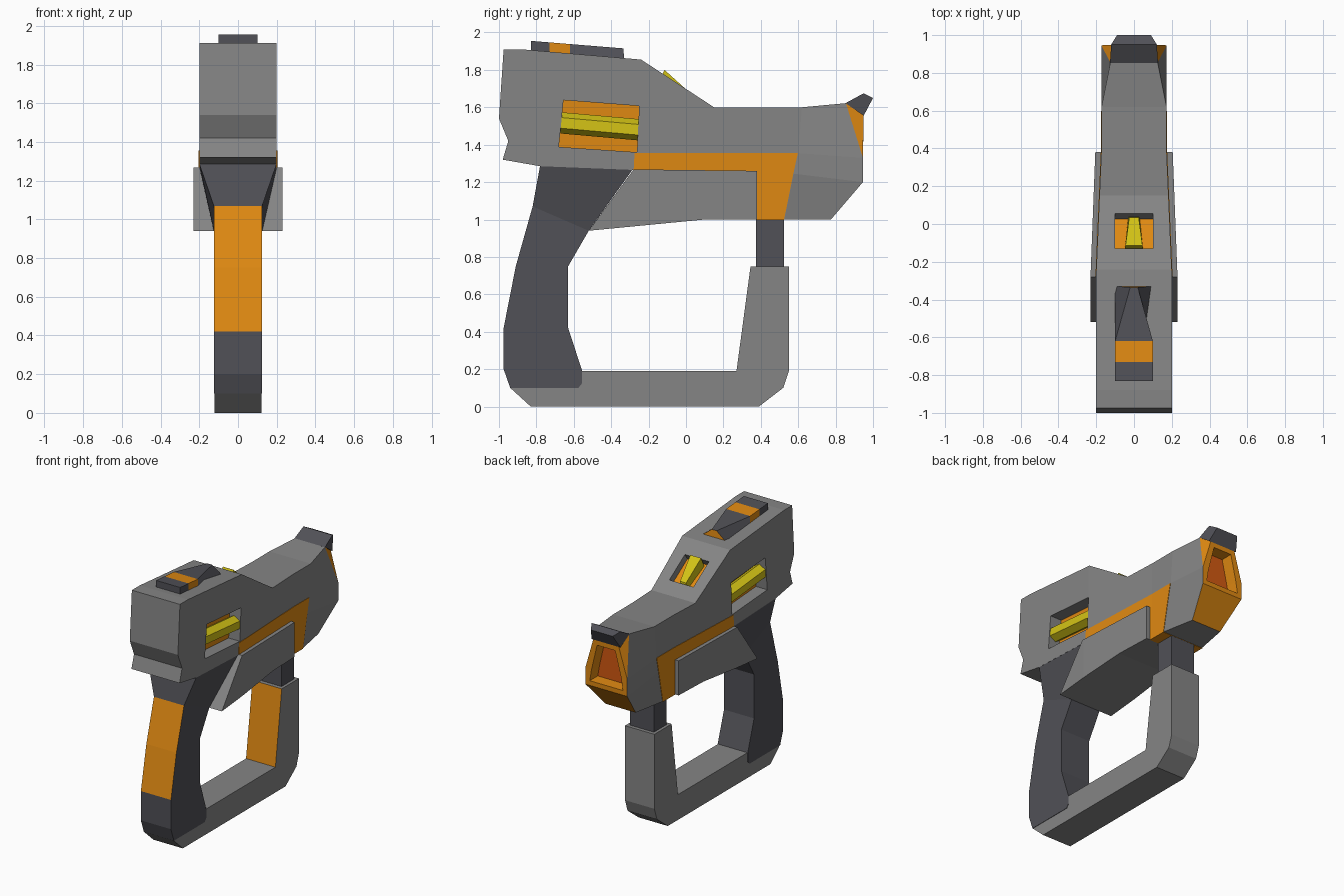
import bpy, bmesh
from mathutils import Vector

if "Cube" in bpy.data.objects:
    bpy.data.objects.remove(bpy.data.objects["Cube"])


def material(name, rgb):
    m = bpy.data.materials.new(name)
    m.diffuse_color = (*rgb, 1)
    m.use_nodes = True
    m.node_tree.nodes["Principled BSDF"].inputs["Base Color"].default_value = m.diffuse_color
    return m


GRAY = material("mid gray", (0.235, 0.235, 0.235))
DARK = material("dark slate", (0.082, 0.082, 0.095))
ORANGE = material("orange", (0.74, 0.25, 0.006))
YELLOW = material("yellow", (0.66, 0.55, 0.008))
RED = material("red orange", (0.65, 0.10, 0.006))


def finish(name, bm, mats, paint=None):
    bmesh.ops.recalc_face_normals(bm, faces=bm.faces[:])
    bm.normal_update()
    if paint:
        for f in bm.faces:
            f.material_index = paint(f.calc_center_median(), f.normal)
    me = bpy.data.meshes.new(name)
    bm.to_mesh(me)
    bm.free()
    ob = bpy.data.objects.new(name, me)
    for m in mats:
        me.materials.append(m)
    bpy.context.collection.objects.link(ob)
    return ob


def add_rings(bm, rings):
    vs = [[bm.verts.new(p) for p in r] for r in rings]
    n = len(vs[0])
    for a, b in zip(vs, vs[1:]):
        for i in range(n):
            j = (i + 1) % n
            bm.faces.new((a[i], a[j], b[j], b[i]))
    bm.faces.new(vs[0][::-1])
    bm.faces.new(vs[-1])
    return vs


def loft(name, rings, mats, paint=None):
    bm = bmesh.new()
    add_rings(bm, rings)
    return finish(name, bm, mats, paint)


def prism(name, pts, w, mats, paint=None, cuts=(), inner=None):
    """Side profile (y, z) spread over x; w is a half width or a function of y, z."""
    bm = bmesh.new()
    spans = [(-1, 1)] if inner is None else [(-1, -inner), (inner, 1)]
    for a, b in spans:
        add_rings(bm, [[(x, y, z) for y, z in pts] for x in (a, b)])
    for c in cuts:
        bmesh.ops.bisect_plane(bm, geom=bm.verts[:] + bm.edges[:] + bm.faces[:],
                               plane_co=(0, c, 0), plane_no=(0, 1, 0))
    for v in bm.verts:
        if abs(v.co.x) > 0.99:
            v.co.x *= w(v.co.y, v.co.z) if callable(w) else w
    return finish(name, bm, mats, paint)


def ramp(t, t0, t1, a, b):
    k = min(1, max(0, (t - t0) / (t1 - t0)))
    return a + (b - a) * k


def body_w(y, z):
    return ramp(y, -0.25, 0.4, 0.2, 0.172)


# Main body
body = prism("body", [(-1, 1.54), (-0.975, 1.91), (-0.88, 1.91), (-0.24, 1.855), (0.15, 1.60),
                      (0.62, 1.60), (0.60, 1.355), (0.575, 1.245), (0.525, 1.0), (0.38, 1.0),
                      (0.38, 1.26), (-0.28, 1.265), (-0.78, 1.285), (-0.98, 1.32), (-0.95, 1.42)],
             body_w, [GRAY], cuts=(-0.25, 0.4))

# Recesses cut in both sides and in the slope
WINDOW = [(-0.655, 1.638), (-0.25, 1.607), (-0.262, 1.36), (-0.68, 1.388)]
n = Vector((0.547, 0.837))
ends = [Vector((-0.13, 1.783)), Vector((0.055, 1.662))]


def slope(d0, d1):
    return [tuple(ends[0] + n * d0), tuple(ends[1] + n * d0),
            tuple(ends[1] + n * d1), tuple(ends[0] + n * d1)]


for cutter in (prism("side_window_cutter", WINDOW, 0.3, [GRAY], inner=0.10),
               prism("slope_window_cutter", slope(-0.06, 0.1), 0.1, [GRAY])):
    cutter.hide_render = True
    cutter.display_type = 'WIRE'
    mod = body.modifiers.new(cutter.name, 'BOOLEAN')
    mod.operation = 'DIFFERENCE'
    mod.solver = 'EXACT'
    mod.object = cutter
prism("side_window_floor", WINDOW, 0.106, [ORANGE], inner=0.098)
prism("slope_window_floor", slope(-0.062, -0.054), 0.1, [ORANGE])

# Yellow bars in the side windows
HEX = [(0, 1), (0.87, 0.5), (0.87, -0.5), (0, -1), (-0.87, -0.5), (-0.87, 0.5)]
for s, side in ((1, "right"), (-1, "left")):
    loft("energy_bar_" + side,
         [[(s * 0.145 + 0.057 * a, y, z + 0.057 * b) for a, b in HEX]
          for y, z in ((-0.672, 1.517), (-0.255, 1.48))], [YELLOW])


def trapezoid(wb, yb, zb, wt, yt, zt):
    return [(-wb, yb, zb), (wb, yb, zb), (wt, yt, zt), (-wt, yt, zt)]


# Yellow wedge in the slope window
loft("slope_gauge", [trapezoid(0.05, -0.15, 1.72, 0.045, -0.115, 1.80),
                     trapezoid(0.03, 0.04, 1.60, 0.025, 0.035, 1.665)], [YELLOW])

# Orange side strip with a downward leg
prism("side_strip", [(-0.275, 1.355), (0.598, 1.355), (0.574, 1.245), (0.524, 0.998),
                     (0.38, 0.998), (0.38, 1.255), (-0.28, 1.265)],
      lambda y, z: body_w(y, z) + 0.003, [ORANGE], cuts=(-0.25, 0.4))

# Barrel end: tapers to an orange front with a red recess
A = [(0.172, 0.62, 1.60), (0.172, 0.60, 1.355), (0.172, 0.575, 1.245), (0.172, 0.525, 1.0)]
B = [(0.125, 0.855, 1.622), (0.173, 0.946, 1.33), (0.173, 0.946, 1.20), (0.125, 0.775, 1.0)]
bm = bmesh.new()
va, vb = [], []
for src, dst in ((A, va), (B, vb)):
    dst += [bm.verts.new(p) for p in src]
    dst += [bm.verts.new((-x, y, z)) for x, y, z in reversed(src)]
for i in range(8):
    j = (i + 1) % 8
    bm.faces.new((va[i], va[j], vb[j], vb[i]))
c0, c7 = bm.verts.new((0.105, 0.95, 1.56)), bm.verts.new((-0.105, 0.95, 1.56))
orange = [bm.faces.new(f) for f in ((vb[0], vb[1], c0), (vb[7], c7, vb[6]), (vb[0], c0, c7, vb[7]),
                                    (vb[2], vb[3], vb[4], vb[5]))]
front = bm.faces.new((c0, vb[1], vb[2], vb[5], vb[6], c7))
bm.faces.new(va)
bmesh.ops.recalc_face_normals(bm, faces=bm.faces[:])
for f in orange + [front]:
    f.material_index = 1
for thick, push in ((0.05, 0), (0.004, -0.09)):
    bmesh.ops.inset_individual(bm, faces=[front], thickness=thick)
    for v in front.verts:
        v.co.y += push
front.material_index = 2
finish("barrel_end", bm, [GRAY, ORANGE, RED])

# Front sight tip
prism("front_sight", [(0.853, 1.622), (0.95, 1.675), (1.0, 1.65), (0.95, 1.555)],
      lambda y, z: ramp(y, 0.94, 1.0, 0.127, 0.09), [DARK])

# Rear top sight with orange band and orange front end
loft("top_sight", [trapezoid(0.1, y, 1.85, 0.1, y, z)
                   for y, z in ((-0.83, 1.955), (-0.73, 1.947), (-0.62, 1.938))]
     + [trapezoid(0.1, -0.33, 1.855, 0.02, -0.335, 1.915)], [DARK, ORANGE],
     lambda c, nn: int(-0.72 < c.y < -0.64 or nn.y > 0.8))

# Lower housing, wider than the body
prism("lower_housing", [(-0.28, 1.268), (0.38, 1.26), (0.38, 1.0), (0.1, 1.0), (-0.52, 0.94)],
      lambda y, z: ramp(y, -0.27, 0.38, 0.23, 0.205), [GRAY], cuts=(-0.27,))

# Grip: flared neck and handle with an orange back panel
prism("grip_neck", [(-0.82, 1.07), (-0.78, 1.288), (-0.285, 1.268), (-0.52, 0.94)],
      lambda y, z: 0.2 if z > 1.2 else 0.125, [DARK])
prism("grip_handle", [(-0.82, 1.07), (-0.52, 0.94), (-0.63, 0.75), (-0.63, 0.42), (-0.555, 0.19),
                      (-0.555, 0.125), (-0.575, 0.1), (-0.94, 0.1), (-0.975, 0.2),
                      (-0.975, 0.42), (-0.91, 0.75)],
      0.125, [DARK, ORANGE], lambda c, nn: int(nn.y < -0.8 and c.z > 0.42))

# Guard frame with an orange inner face, and the post above it
prism("guard_frame", [(-0.94, 0.1), (-0.83, 0), (0.39, 0), (0.52, 0.1), (0.55, 0.19),
                      (0.55, 0.75), (0.345, 0.75), (0.27, 0.19), (-0.6, 0.19), (-0.6, 0.102)],
      0.122, [GRAY, ORANGE], lambda c, nn: int(nn.y < -0.8 and c.z > 0.3 and c.y > 0))
prism("guard_post", [(0.375, 0.74), (0.523, 0.74), (0.523, 1.02), (0.375, 1.02)], 0.1, [DARK])
